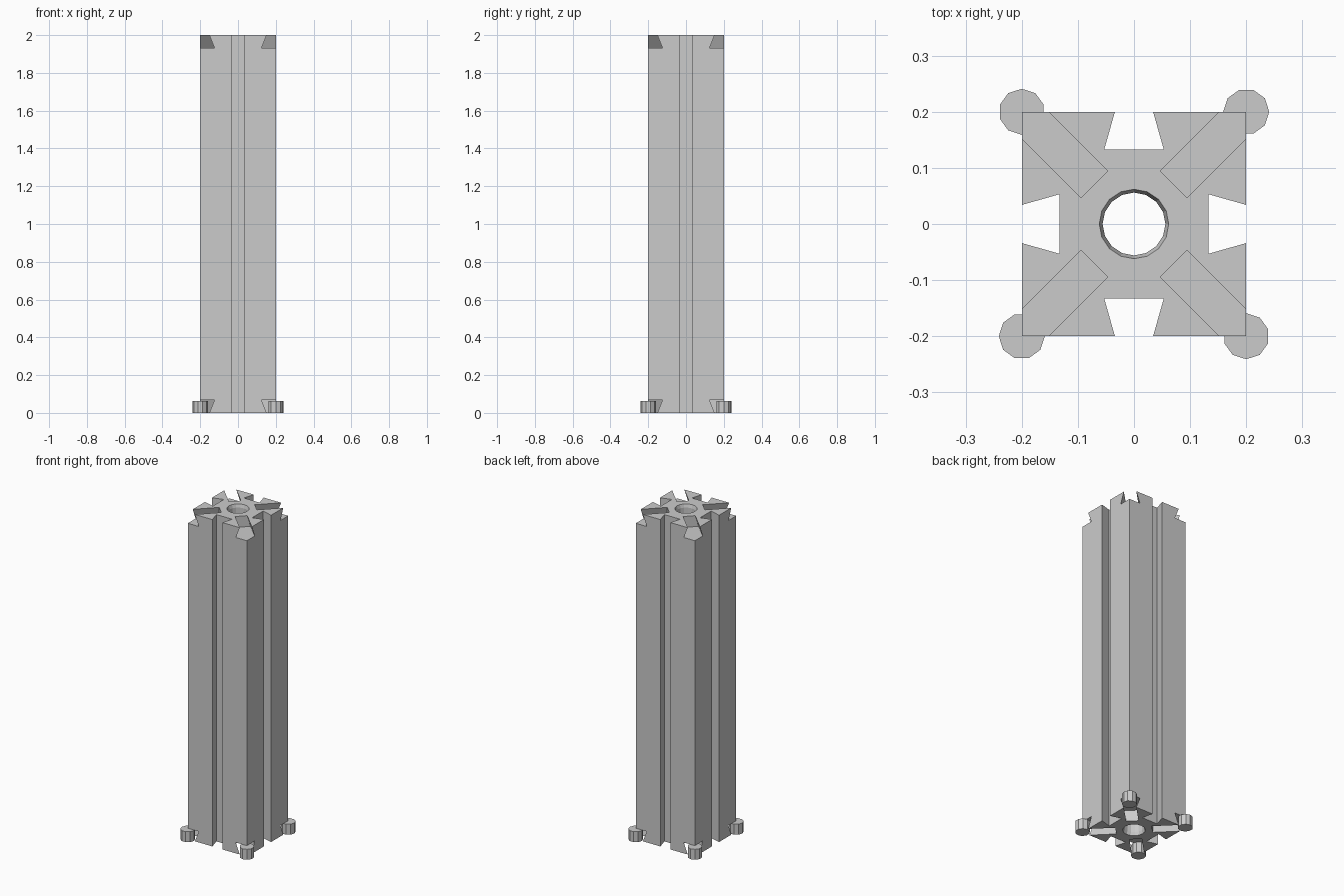
import bpy, bmesh
from math import pi, cos, sin
from mathutils import Matrix, Vector

cube = bpy.data.objects.get("Cube")
if cube:
    bpy.data.objects.remove(cube, do_unlink=True)

HALF, HEIGHT = 0.2, 2.0                      # column half width and height
MOUTH, FLOOR, DEPTH = 0.034, 0.053, 0.067    # dovetail half widths and depth

grey = bpy.data.materials.new("plain grey")
grey.use_nodes = True
grey.diffuse_color = (0.6, 0.6, 0.6, 1)
grey.node_tree.nodes["Principled BSDF"].inputs["Base Color"].default_value = (0.6, 0.6, 0.6, 1)


def turn(k, offset=0.0):
    return Matrix.Rotation(k * pi / 2 + offset, 4, 'Z')


def loft(bm, rings):
    """Closed solid through a list of equal-length rings of points."""
    loops = [[bm.verts.new(p) for p in ring] for ring in rings]
    n = len(loops[0])
    faces = [bm.faces.new(loops[0][::-1]), bm.faces.new(loops[-1])]
    for a, b in zip(loops, loops[1:]):
        faces += [bm.faces.new((a[i], a[(i + 1) % n], b[(i + 1) % n], b[i])) for i in range(n)]
    bmesh.ops.recalc_face_normals(bm, faces=faces)


def circle(r, z, n):
    return [Vector((r * cos(2 * pi * i / n), r * sin(2 * pi * i / n), z)) for i in range(n)]


def make(name, bm):
    mesh = bpy.data.meshes.new(name)
    bm.to_mesh(mesh)
    bm.free()
    mesh.materials.append(grey)
    obj = bpy.data.objects.new(name, mesh)
    bpy.context.collection.objects.link(obj)
    return obj


# Column: square section with a dovetail groove in each side
side = [(HALF, -HALF), (HALF, -MOUTH), (HALF - DEPTH, -FLOOR), (HALF - DEPTH, FLOOR), (HALF, MOUTH)]
section = [turn(k) @ Vector((x, y, 0)) for k in range(4) for x, y in side]
bm = bmesh.new()
loft(bm, [section, [p + Vector((0, 0, HEIGHT)) for p in section]])
column = make("column", bm)

# Cutter: diagonal dovetail slots at both ends, and the central bore
bm = bmesh.new()
over = 0.02
mouth_out = MOUTH - (FLOOR - MOUTH) * over / DEPTH
for end, inward in ((0, 1), (HEIGHT, -1)):
    z_out, z_in = end - inward * over, end + inward * DEPTH
    for k in range(4):
        m = turn(k, pi / 4)
        loft(bm, [[m @ Vector((x, y, z)) for y, z in
                   ((-mouth_out, z_out), (mouth_out, z_out), (FLOOR, z_in), (-FLOOR, z_in))]
                  for x in (0.1, 0.4)])
loft(bm, [circle(r, z, 16) for r, z in
          ((0.062, -over), (0.062, 0), (0.056, over),
           (0.056, HEIGHT - over), (0.062, HEIGHT), (0.062, HEIGHT + over))])
cutter = make("slot_cutter", bm)
cutter.hide_render = True

cut = column.modifiers.new("slots and bore", 'BOOLEAN')
cut.operation = 'DIFFERENCE'
cut.solver = 'EXACT'
cut.object = cutter
bpy.context.view_layer.update()
result = bpy.data.meshes.new_from_object(column.evaluated_get(bpy.context.evaluated_depsgraph_get()))
column.modifiers.clear()
column.data = result
bpy.data.objects.remove(cutter, do_unlink=True)

# Feet: ten-sided pegs at the bottom corners
corners = ("back_left", "back_right", "front_right", "front_left")
for k, corner in enumerate(corners):
    bm = bmesh.new()
    loft(bm, [circle(0.041, z, 10) for z in (0, 0.064)])
    bmesh.ops.transform(bm, matrix=turn(k) @ Matrix.Translation((HALF, HALF, 0)), verts=bm.verts)
    make(corner + "_foot", bm)
